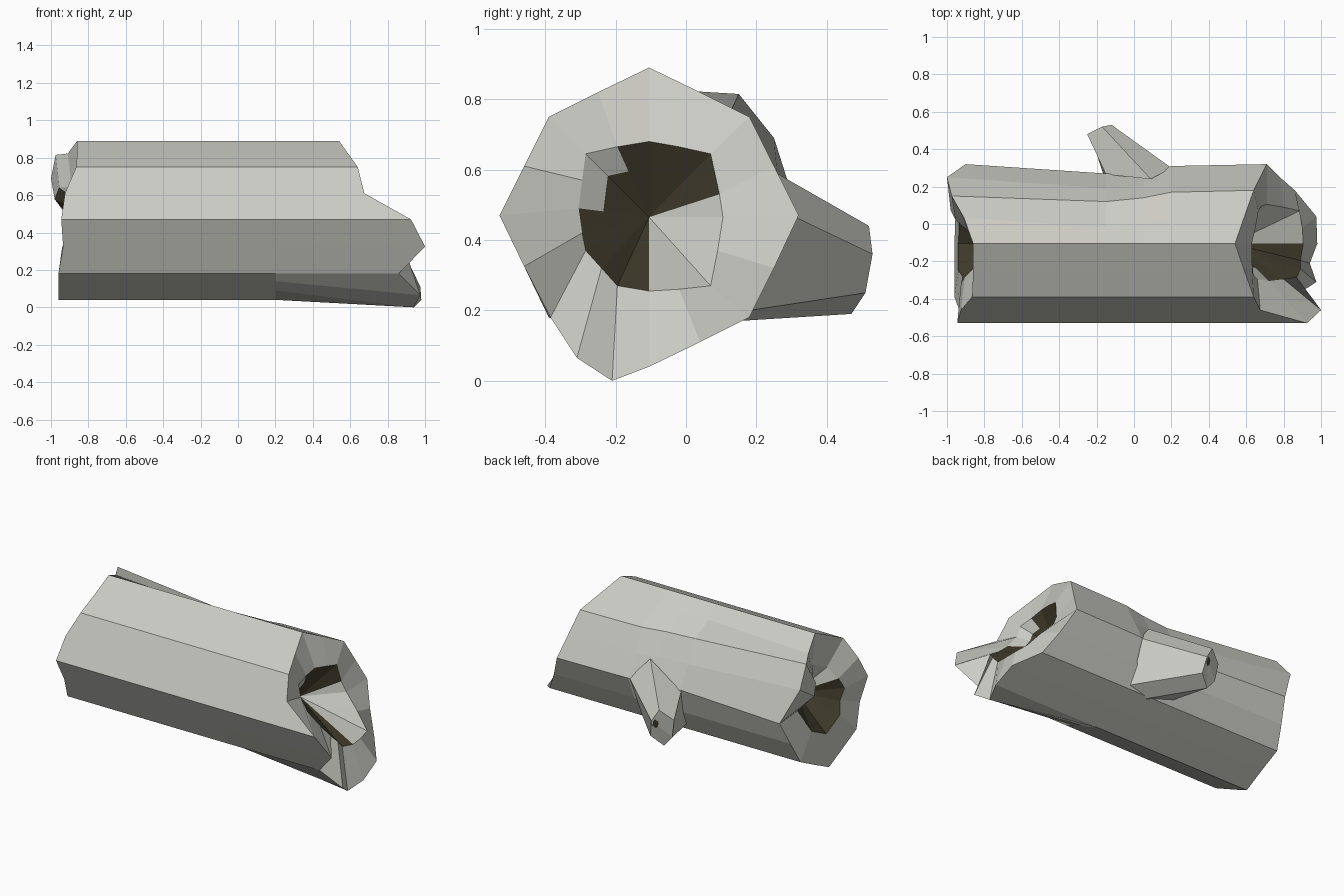
import bpy, bmesh
from mathutils import Vector

if "Cube" in bpy.data.objects:
    bpy.data.objects.remove(bpy.data.objects["Cube"])


def material(name, rgb):
    m = bpy.data.materials.new(name)
    m.diffuse_color = (*rgb, 1)
    m.use_nodes = True
    m.node_tree.nodes["Principled BSDF"].inputs["Base Color"].default_value = m.diffuse_color
    return m


BARK = material("grey bark", (0.60, 0.60, 0.555))
HOLLOW = material("dark hollow", (0.055, 0.047, 0.027))
CY, CZ = -0.105, 0.465

# Broken rims, listed from the top round by the back; 17 points each
RIGHT = [(.54, -.105, .89), (.59, .04, .82), (.64, .18, .75), (.675, .25, .61),
         (.71, .32, .47), (.78, .25, .32), (.86, .18, .18), (.975, .04, .11),
         (.98, -.105, .04), (.94, -.21, 0), (.975, -.31, .065), (.86, -.385, .18),
         (1, -.46, .325), (.925, -.53, .47), (.675, -.46, .61), (.64, -.39, .75),
         (.59, -.25, .82)]
LEFT = [(-.86, -.105, .89), (-.91, .035, .822), (-.975, .15, .815), (-1, .25, .69),
        (-.9, .32, .47), (-.93, .25, .32), (-.955, .18, .18), (-.955, .04, .11),
        (-.96, -.105, .04), (-.96, -.21, .09), (-.96, -.31, .14), (-.96, -.39, .18),
        (-.935, -.46, .325), (-.945, -.53, .47), (-.925, -.46, .61),
        (-.865, -.39, .75), (-.86, -.25, .82)]
# Mouth of the right hollow
MOUTH = [(.63, -.105, .68), (.65, -.02, .665), (.665, .07, .645), (.68, .095, .53),
         (.71, .105, .465), (.80, .09, .37), (.885, .07, .27), (.9, -.02, .26),
         (.905, -.105, .255), (.89, -.195, .27), (.89, -.24, .32), (.87, -.285, .37),
         (.80, -.295, .42), (.72, -.305, .49), (.66, -.295, .57), (.64, -.285, .645),
         (.63, -.195, .665)]


def body_ring(x, dip, side):
    """Eight-sided trunk section; dip flattens the upper back, side the back."""
    ring = []
    for i, (_, y, z) in enumerate(LEFT):
        if i in (1, 2, 3):
            _, y, z = RIGHT[i]
            y -= dip
        elif i == 4:
            y -= side
        ring.append((x, y, z))
    return ring


def bridge(bm, a, b, mat=lambda i: 0):
    n = len(a)
    for i in range(n):
        f = bm.faces.new((a[i], a[(i + 1) % n], b[(i + 1) % n], b[i]))
        f.material_index = mat(i)


def fan(bm, ring, tip, mat):
    v = bm.verts.new(tip)
    for i in range(len(ring)):
        f = bm.faces.new((ring[i], ring[(i + 1) % len(ring)], v))
        f.material_index = mat(i)


def finish(bm, name):
    bmesh.ops.recalc_face_normals(bm, faces=bm.faces)
    me = bpy.data.meshes.new(name)
    bm.to_mesh(me)
    bm.free()
    me.materials.append(BARK)
    me.materials.append(HOLLOW)
    ob = bpy.data.objects.new(name, me)
    bpy.context.collection.objects.link(ob)


# Trunk with a conical hollow in each end
bm = bmesh.new()
left_mouth = [(x + .02, CY + (y - CY) * .5, CZ + (z - CZ) * .5) for x, y, z in LEFT]
apex = Vector((.52, CY, CZ))
inner = [Vector(p).lerp(apex, .35) for p in MOUTH]
rows = [left_mouth, LEFT, body_ring(-.15, .06, .05), body_ring(.05, .04, .06),
        body_ring(.2, .01, .01), RIGHT, MOUTH, inner]
rings = [[bm.verts.new(p) for p in r] for r in rows]
for a, b in zip(rings[:-2], rings[1:-1]):
    bridge(bm, a, b)
# The back lower quarter of the right hollow is grey, as is a patch at its front top
bridge(bm, rings[-2], rings[-1], lambda i: 0 if 3 <= i < 8 or i in (13, 14, 15) else 1)
fan(bm, rings[-1], apex, lambda i: 0 if 3 <= i < 8 else 1)
# The left hollow is grey at its front top
fan(bm, rings[0], (-.72, CY, CZ), lambda i: 0 if i >= 14 or i < 2 else 1)
finish(bm, "hollow_trunk")

# Branch stub on the back
bm = bmesh.new()
base = [(.09, .24, .60), (-.15, .265, .46), (-.14, .19, .22), (.06, .15, .17),
        (.2, .18, .2), (.2, .30, .47)]
tip = [(-.17, .52, .44), (-.25, .48, .38), (-.23, .47, .26), (-.17, .47, .19),
       (-.10, .51, .25), (-.12, .53, .36)]
centre = sum((Vector(p) for p in tip), Vector()) / len(tip)
# Small dark knot hole towards the upper right of the cut end
spot = centre.lerp(Vector(tip[5]), .6)
hole = [spot + (Vector(p) - centre) * .25 for p in tip]
rings = [[bm.verts.new(p) for p in r] for r in (base, tip, hole)]
bridge(bm, rings[0], rings[1])
bridge(bm, rings[1], rings[2])
fan(bm, rings[2], spot, lambda i: 1)
bm.faces.new(rings[0])
finish(bm, "branch_stub")
